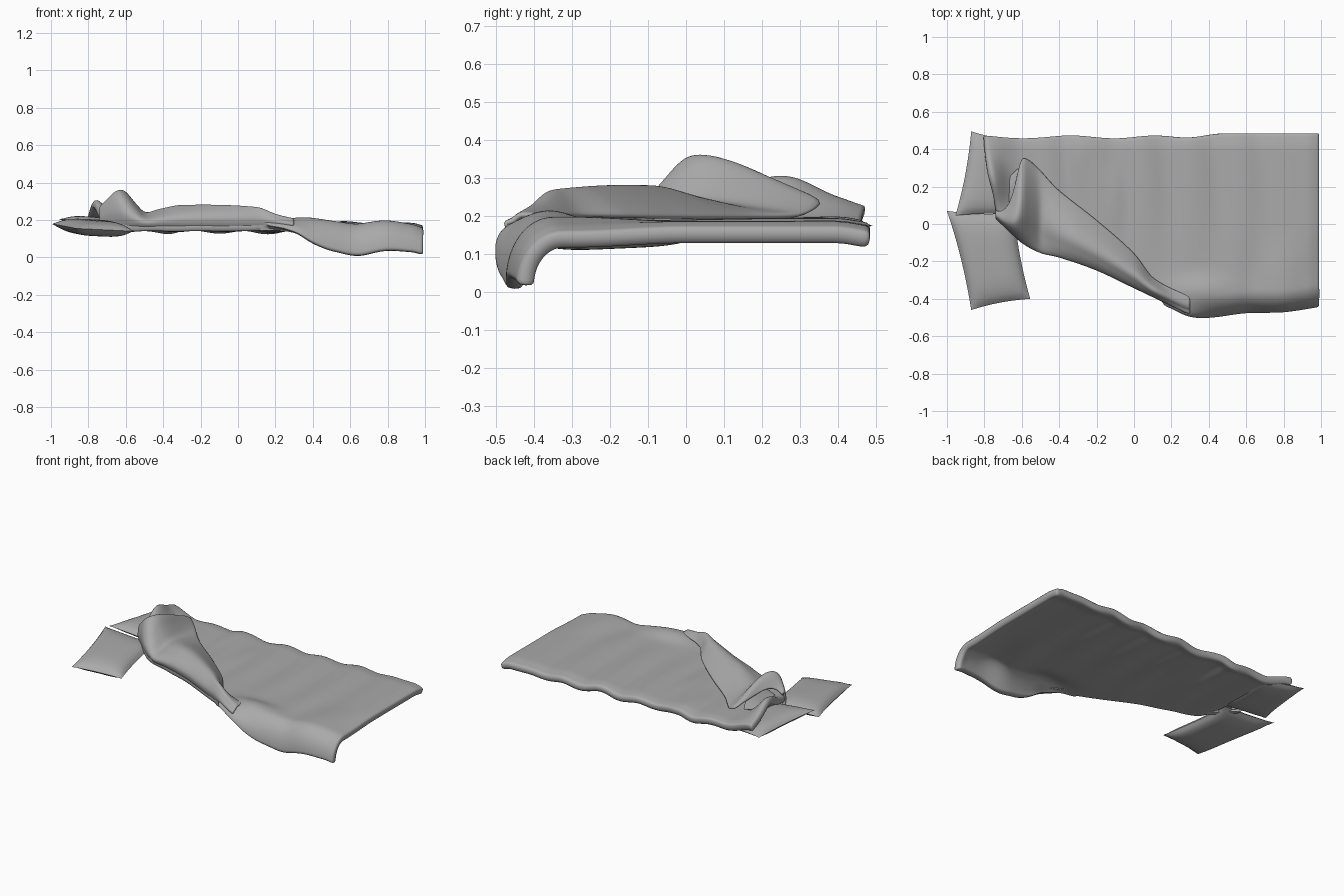
import bpy, bmesh, math

cube = bpy.data.objects.get("Cube")
if cube:
    bpy.data.objects.remove(cube)

cloth = bpy.data.materials.new("grey_cloth")
cloth.use_nodes = True
cloth.diffuse_color = (0.4, 0.4, 0.4, 1)
cloth.node_tree.nodes["Principled BSDF"].inputs["Base Color"].default_value = (0.4, 0.4, 0.4, 1)


def step(a, b, x):
    t = min(max((x - a) / (b - a), 0), 1)
    return t * t * (3 - 2 * t)


def bump(x, y, cx, cy, rx, ry):
    return math.exp(-((x - cx) / rx) ** 2 - ((y - cy) / ry) ** 2)


def curve(keys, x):
    """Smooth value at x through (x, value) keys."""
    x = min(max(x, keys[0][0]), keys[-1][0])
    i = next(k for k in range(len(keys) - 1) if x <= keys[k + 1][0])

    def slope(k):
        a, b = keys[max(k - 1, 0)], keys[min(k + 1, len(keys) - 1)]
        return (b[1] - a[1]) / (b[0] - a[0])

    (x0, v0), (x1, v1) = keys[i], keys[i + 1]
    d = x1 - x0
    t = (x - x0) / d
    return ((1 + 2 * t) * (1 - t) ** 2 * v0 + t * (1 - t) ** 2 * d * slope(i)
            + t * t * (3 - 2 * t) * v1 + t * t * (t - 1) * d * slope(i + 1))


def sheet(name, nu, nv, point, thickness=0):
    """Grid surface from point(u, v), optionally given a soft thickness."""
    bm = bmesh.new()
    rows = [[bm.verts.new(point(i / nu, j / nv)) for j in range(nv + 1)] for i in range(nu + 1)]
    for a, b in zip(rows, rows[1:]):
        for j in range(nv):
            bm.faces.new((a[j], b[j], b[j + 1], a[j + 1]))
    bmesh.ops.remove_doubles(bm, verts=bm.verts, dist=0.0005)
    bmesh.ops.recalc_face_normals(bm, faces=bm.faces)
    for f in bm.faces:
        f.smooth = True
    mesh = bpy.data.meshes.new(name)
    bm.to_mesh(mesh)
    bm.free()
    mesh.materials.append(cloth)
    ob = bpy.data.objects.new(name, mesh)
    bpy.context.collection.objects.link(ob)
    if thickness:
        mod = ob.modifiers.new("padding", "SOLIDIFY")
        mod.thickness = thickness
        mod.offset = 0
        ob.modifiers.new("soften", "SUBSURF").levels = 1
    return ob


# Front outline of the blanket, including the diagonal fold
FRONT = [(-0.75, 0.05), (-0.7, 0), (-0.6, -0.09), (-0.5, -0.145), (-0.4, -0.17), (-0.2, -0.24),
         (0, -0.335), (0.2, -0.43), (0.3, -0.475), (0.4, -0.48), (0.6, -0.455), (0.8, -0.45), (1, -0.42)]
DROP = [(0.15, 0), (0.3, 0.03), (0.4, 0.09), (0.5, 0.13), (0.65, 0.15), (0.8, 0.14), (1, 0.12)]


def blanket_point(u, v):
    x = 0.99 - 1.72 * u
    front, back = curve(FRONT, x), 0.478 + 0.008 * step(0.3, 0.5, x)
    back += 0.008 * math.sin(14 * x) * step(0.5, 0.2, x) - 0.012 * step(0.5, 0.2, x)
    drop = curve(DROP, x)
    roll = 0.1 * step(0.1, 0.4, x)
    knee = front + roll
    if v < 0.75:
        y, fall = back + (knee - back) * v / 0.75, 0
    else:
        a = (v - 0.75) / 0.25 * math.pi / 2
        y, fall = knee - roll * math.sin(a), drop * (1 - math.cos(a))
    # soft creases across the middle
    mask = step(0.95, 0.5, x) * step(-0.7, -0.4, x) * step(-0.35, 0.3, y)
    z = 0.163 + 0.009 * mask * math.sin(24 * x + 4 * y * y)
    z += 0.012 * bump(x, y, -0.1, 0.15, 0.05, 0.2) + 0.014 * bump(x, y, -0.3, 0.35, 0.05, 0.2)
    z += 0.03 * bump(x, y, 0.35, -0.36, 0.15, 0.07) + 0.012 * math.cos(16 * x) * step(0.5, 0.7, x) * step(0, -0.3, y)
    z -= 0.015 * step(0.93, 0.99, x) + 0.012 * step(0.4, 0.49, y)
    # lift over the pillows
    z += 0.05 * step(-0.55, -0.72, x) + 0.08 * bump(x, y, -0.73, 0.25, 0.06, 0.12)
    x -= 0.075 * step(-0.4, -0.73, x) * step(-0.05, 0.48, y)
    return x, y, z - fall


sheet("blanket", 84, 48, blanket_point, 0.046)

# Folded-back corner: edge line, its height, and the crest height along x
EDGE = [(-0.74, 0.07), (-0.7, 0.07), (-0.66, 0.12), (-0.63, 0.22), (-0.6, 0.36), (-0.4, 0.18),
        (-0.2, 0.02), (0, -0.16), (0.1, -0.29), (0.3, -0.39)]
EDGE_Z = [(-0.74, 0.25), (-0.66, 0.29), (-0.6, 0.24), (-0.5, 0.2), (0.3, 0.2)]
CREST = [(-0.74, 0.26), (-0.7, 0.3), (-0.65, 0.345), (-0.61, 0.345), (-0.56, 0.29), (-0.5, 0.235),
         (-0.42, 0.25), (-0.3, 0.27), (0.1, 0.26), (0.2, 0.225), (0.3, 0.2)]


def fold_point(u, v):
    x = 0.3 - 1.04 * u
    front, edge = curve(FRONT, x), curve(EDGE, x)
    top, w = curve(CREST, x), edge - front
    ends = curve(EDGE_Z, x)
    path_y = [(0, front + 0.06), (1, front + 0.02), (2, front), (3, front + 0.18 * w),
              (4, front + 0.45 * w), (5, edge)]
    path_z = [(0, 0.157), (1, 0.16), (2, 0.16 + 0.45 * (top - 0.16)), (3, top - 0.015),
              (4, top), (5, ends)]
    return x, curve(path_y, 5 * v), curve(path_z, 5 * v)


sheet("folded_corner", 64, 32, fold_point, 0.016)

# Rolled lip inside the open end of the fold
sheet("fold_lip", 16, 12, lambda u, v: (
    -0.72 + 0.1 * u + 0.03 * math.sin(math.pi * v), 0.04 + 0.26 * v * (0.6 + 0.4 * u),
    0.2 + 0.09 * u * math.sin(math.pi * (0.15 + 0.8 * v))), 0.012)


def pillow(name, corners, puff):
    """Two puffed sides meeting at a pinched seam; corners run round the outline."""
    def point(side):
        def at(u, v):
            s, t = 2 * u - 1, 2 * v - 1
            # pull the seams in between the corners
            s2, t2 = s * (1 - 0.07 * (1 - t * t)), t * (1 - 0.04 * (1 - s * s))
            a, b = (s2 + 1) / 2, (t2 + 1) / 2
            p = [(1 - a) * (1 - b) * c0 + a * (1 - b) * c1 + a * b * c2 + (1 - a) * b * c3
                 for c0, c1, c2, c3 in zip(*corners)]
            p[2] += side * puff * ((1 - s ** 4) * (1 - t ** 4)) ** 0.7
            return p
        return at
    for side, label in ((1, "top"), (-1, "underside")):
        ob = sheet(name + "_" + label, 24, 24, point(side))
        if ob.data.polygons[0].normal.z * side < 0:
            ob.data.flip_normals()


pillow("front_pillow", [(-0.87, -0.46, 0.155), (-0.555, -0.4, 0.14), (-0.64, 0.06, 0.16), (-1, 0.07, 0.18)], 0.042)
pillow("back_pillow", [(-0.955, 0.045, 0.205), (-0.6, 0.05, 0.17), (-0.58, 0.44, 0.16), (-0.87, 0.495, 0.175)], 0.035)
